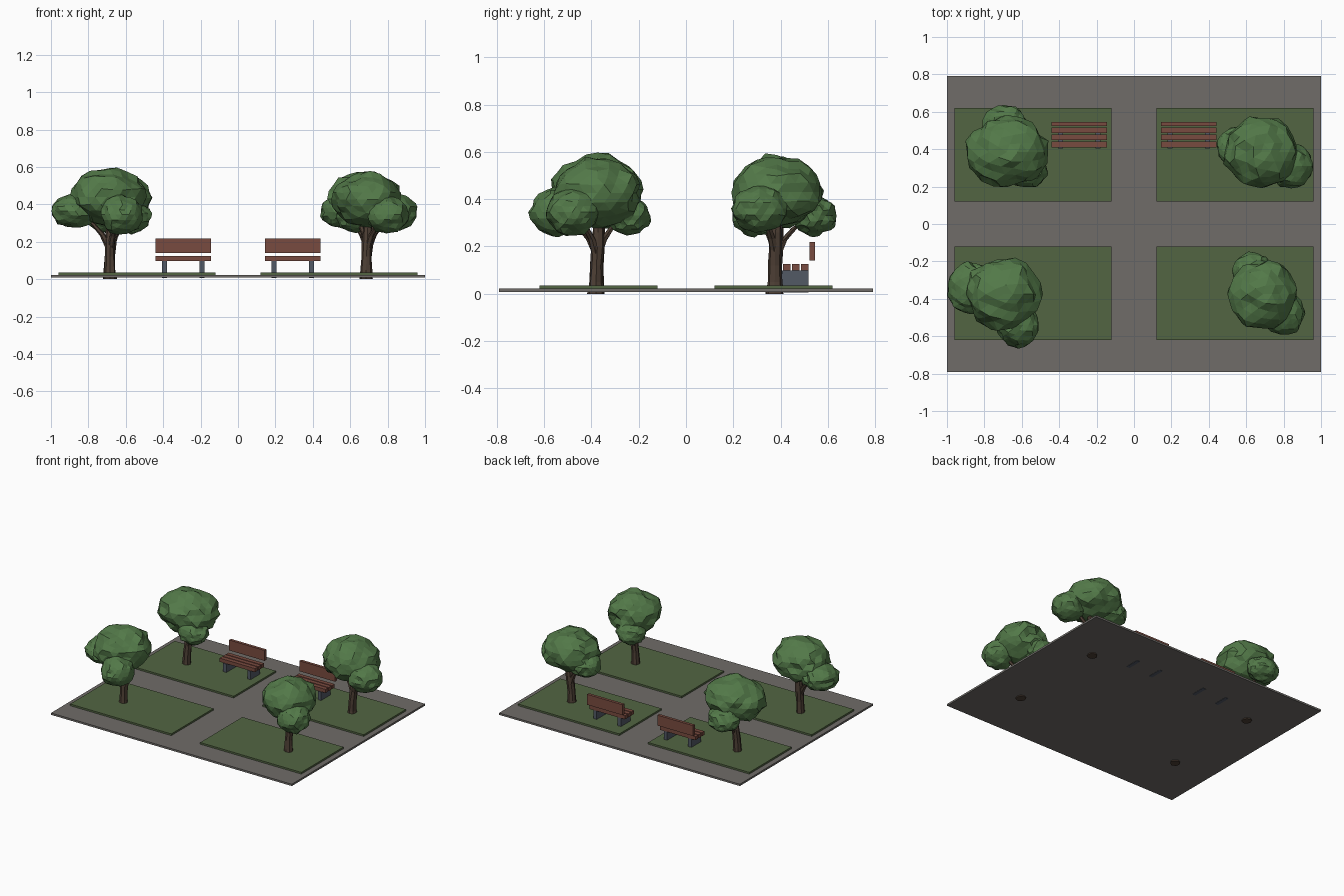
import bpy, bmesh, math, random
from mathutils import Vector, noise

if "Cube" in bpy.data.objects:
    bpy.data.objects.remove(bpy.data.objects["Cube"])

random.seed(4)


def material(name, rgb):
    m = bpy.data.materials.new(name)
    m.diffuse_color = (*rgb, 1)
    m.use_nodes = True
    m.node_tree.nodes["Principled BSDF"].inputs["Base Color"].default_value = m.diffuse_color
    return m


STONE = material("paving", (0.16, 0.15, 0.14))
GRASS = material("grass", (0.085, 0.13, 0.055))
LEAF = material("leaves", (0.085, 0.19, 0.065))
BARK = material("bark", (0.075, 0.05, 0.035))
WOOD = material("wood", (0.19, 0.07, 0.05))
IRON = material("iron", (0.085, 0.10, 0.13))


def finish(name, bm, mat):
    bmesh.ops.recalc_face_normals(bm, faces=bm.faces)
    me = bpy.data.meshes.new(name)
    bm.to_mesh(me)
    bm.free()
    me.materials.append(mat)
    ob = bpy.data.objects.new(name, me)
    bpy.context.collection.objects.link(ob)
    return ob


def box(name, x, y, z, mat):
    """Box given as (min, max) on each axis."""
    bm = bmesh.new()
    bmesh.ops.create_cube(bm, size=1)
    for v in bm.verts:
        v.co = [(r[0] + r[1]) / 2 + c * (r[1] - r[0]) for c, r in zip(v.co, (x, y, z))]
    return finish(name, bm, mat)


def tube(bm, path, sides=8):
    """Gnarled low-poly limb through (point, radius) stations."""
    rings = []
    for p, r in path:
        ring = []
        for i in range(sides):
            a = math.tau * i / sides
            k = r * random.uniform(0.88, 1.12)
            ring.append(bm.verts.new(Vector(p) + Vector((math.cos(a) * k, math.sin(a) * k, 0))))
        rings.append(ring)
    for a, b in zip(rings, rings[1:]):
        for i in range(sides):
            j = (i + 1) % sides
            bm.faces.new((a[i], a[j], b[j], b[i]))
    bm.faces.new(rings[0])
    bm.faces.new(rings[-1])


def clump(bm, centre, radii):
    """Faceted leaf clump: an icosphere pushed in and out by noise."""
    seed = Vector([random.uniform(-20, 20) for _ in range(3)])
    for v in bmesh.ops.create_icosphere(bm, subdivisions=3, radius=1)["verts"]:
        d = v.co.normalized()
        k = 0.98 + 0.13 * noise.noise(d * 1.9 + seed) + 0.10 * noise.noise(d * 4.2 - seed)
        k += random.uniform(-0.025, 0.025)
        v.co = Vector([c + a * r * k for c, a, r in zip(centre, d, radii)])


def tree(name, base, top, clumps):
    bx, by = base
    tx, ty = top
    mix = lambda t, z: (bx + (tx - bx) * t, by + (ty - by) * t, z)
    bm = bmesh.new()
    tube(bm, [(mix(0, 0.0), 0.036), (mix(0.0, 0.05), 0.031), (mix(0.15, 0.12), 0.027),
              (mix(0.55, 0.2), 0.028), (mix(0.85, 0.26), 0.024), (mix(1, 0.36), 0.016)])
    # a branch into each side clump
    for c, r in clumps[1:]:
        p, q = Vector(mix(0.4, 0.15)), Vector(c)
        tube(bm, [(p, 0.018), (p.lerp(q, 0.2) + Vector((0, 0, 0.04)), 0.017),
                  (p.lerp(q, 0.5) + Vector((0, 0, 0.04)), 0.014), (q, 0.008)], 6)
    finish(name + "_trunk", bm, BARK)
    bm = bmesh.new()
    for c, r in clumps:
        clump(bm, c, r)
    finish(name + "_canopy", bm, LEAF)


# paved base and four lawns
box("paving", (-1, 1), (-0.79, 0.79), (0.008, 0.022), STONE)
for sx in (-1, 1):
    for sy in (-1, 1):
        xs = sorted((sx * 0.12, sx * 0.96))
        ys = sorted((sy * 0.12, sy * 0.62))
        box("lawn", xs, ys, (0.02, 0.035), GRASS)

# two benches: slatted seat, backrest, leg plates
for s in (-1, 1):
    xs = sorted((s * 0.145, s * 0.44))
    for y0 in (0.41, 0.448, 0.486):
        box("bench_seat_slat", xs, (y0, y0 + 0.031), (0.098, 0.125), WOOD)
    box("bench_back", xs, (0.523, 0.545), (0.14, 0.218), WOOD)
    for x in (0.192, 0.393):
        box("bench_leg", (s * x - 0.0135, s * x + 0.0135), (0.405, 0.517), (0.006, 0.098), IRON)

# four trees: main crown first, then the side clumps
tree("back_left_tree", (-0.69, 0.375), (-0.67, 0.39), [
    ((-0.68, 0.385, 0.435), (0.225, 0.19, 0.15)),
    ((-0.69, 0.54, 0.33), (0.12, 0.095, 0.085)),
    ((-0.57, 0.29, 0.33), (0.11, 0.10, 0.085))])
tree("back_right_tree", (0.685, 0.375), (0.71, 0.38), [
    ((0.68, 0.385, 0.43), (0.20, 0.195, 0.148)),
    ((0.55, 0.41, 0.36), (0.11, 0.11, 0.085)),
    ((0.84, 0.31, 0.36), (0.12, 0.12, 0.10))])
tree("front_left_tree", (-0.685, -0.38), (-0.68, -0.365), [
    ((-0.70, -0.375, 0.44), (0.20, 0.195, 0.152)),
    ((-0.87, -0.34, 0.365), (0.13, 0.14, 0.09)),
    ((-0.62, -0.54, 0.345), (0.115, 0.12, 0.105))])
tree("front_right_tree", (0.685, -0.38), (0.695, -0.37), [
    ((0.69, -0.375, 0.425), (0.185, 0.19, 0.145)),
    ((0.63, -0.25, 0.33), (0.105, 0.10, 0.08)),
    ((0.80, -0.48, 0.345), (0.115, 0.115, 0.10))])
